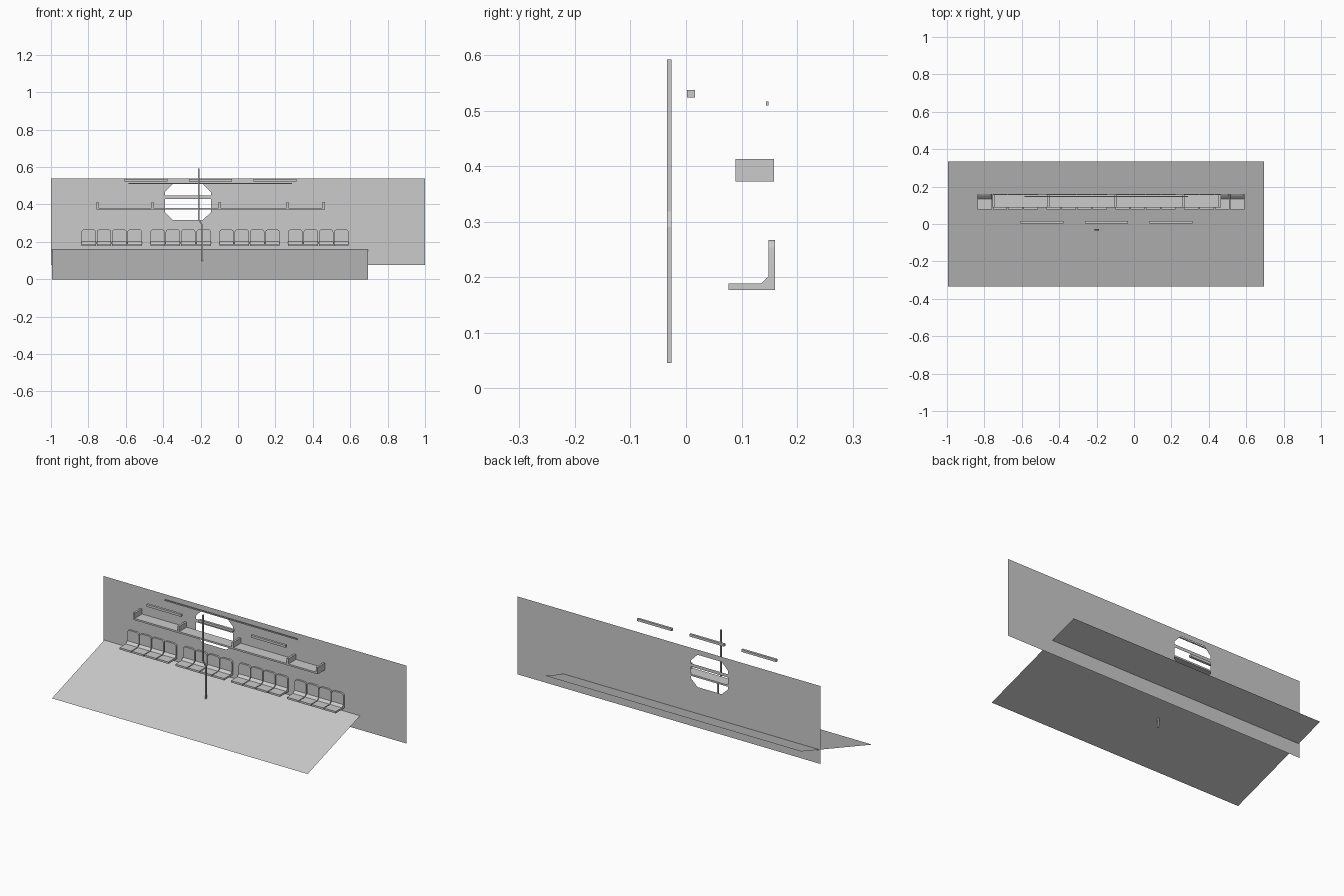
import bpy, bmesh

if "Cube" in bpy.data.objects:
    bpy.data.objects.remove(bpy.data.objects["Cube"])


def finish(name, bm, smooth=False):
    bm.normal_update()
    me = bpy.data.meshes.new(name)
    bm.to_mesh(me)
    bm.free()
    ob = bpy.data.objects.new(name, me)
    bpy.context.collection.objects.link(ob)
    if smooth:
        bpy.ops.object.select_all(action='DESELECT')
        ob.select_set(True)
        bpy.context.view_layer.objects.active = ob
        bpy.ops.object.shade_smooth_by_angle()
    return ob


def polygon(bm, pts):
    return bm.faces.new([bm.verts.new(p) for p in pts])


def add_box(bm, x, y, z):
    lo = [polygon(bm, [(x[0], y[0], z[0]), (x[1], y[0], z[0]),
                       (x[1], y[1], z[0]), (x[0], y[1], z[0])])]
    ext = bmesh.ops.extrude_face_region(bm, geom=lo)
    for v in ext['geom']:
        if isinstance(v, bmesh.types.BMVert):
            v.co.z = z[1]
    if not lo[0].is_valid or not any(f is lo[0] for f in bm.faces):
        polygon(bm, [(x[0], y[0], z[0]), (x[0], y[1], z[0]),
                     (x[1], y[1], z[0]), (x[1], y[0], z[0])])
    bmesh.ops.remove_doubles(bm, verts=bm.verts[:], dist=1e-5)
    bmesh.ops.recalc_face_normals(bm, faces=bm.faces[:])


def box(name, x, y, z):
    bm = bmesh.new()
    add_box(bm, x, y, z)
    return finish(name, bm)


# sloping floor
bm = bmesh.new()
polygon(bm, [(-0.995, -0.335, 0), (0.695, -0.335, 0),
             (0.695, 0.335, 0.215), (-0.995, 0.335, 0.215)])
finish("floor", bm)

# wall with an eight-sided window, made of two notched halves and a crossbar
WY, CX = 0.16, -0.268
bm = bmesh.new()
for s, edge in ((-1, -1.0), (1, 1.0)):
    notch = [(0, 0.317), (0.08, 0.317), (0.123, 0.358),
             (0.123, 0.466), (0.08, 0.51), (0, 0.51)]
    pts = [(edge, 0.075), (CX, 0.075)]
    pts += [(CX + s * a, z) for a, z in notch] + [(CX, 0.54), (edge, 0.54)]
    if s > 0:
        pts.reverse()
    polygon(bm, [(x, WY, z) for x, z in pts])
polygon(bm, [(CX - 0.123, WY, 0.428), (CX + 0.123, WY, 0.428),
             (CX + 0.123, WY, 0.447), (CX - 0.123, WY, 0.447)])
finish("window_wall", bm)

# seats: four rows of four, L-shaped shells with rounded back corners
PROFILE = [(0.077, 0.177), (0.16, 0.177), (0.16, 0.267), (0.149, 0.267),
           (0.149, 0.202), (0.135, 0.188), (0.077, 0.188)]
W = 0.077


def seat(name, x0):
    bm = bmesh.new()
    a = polygon(bm, [(x0, y, z) for y, z in PROFILE])
    b = polygon(bm, [(x0 + W, y, z) for y, z in PROFILE])
    av, bv = a.verts[:], b.verts[:]
    n = len(av)
    for i in range(n):
        j = (i + 1) % n
        bm.faces.new([av[i], bv[i], bv[j], av[j]])
    bmesh.ops.recalc_face_normals(bm, faces=bm.faces[:])
    top = [e for e in bm.edges if all(v.co.z > 0.266 for v in e.verts)
           and abs(e.verts[0].co.x - e.verts[1].co.x) < 1e-5]
    bmesh.ops.bevel(bm, geom=top, offset=0.016, segments=5,
                    profile=0.5, affect='EDGES')
    finish(name, bm, True)


for row in range(4):
    for k in range(4):
        seat(f"seat_{row + 1}_{k + 1}", -0.837 + row * 0.3685 + k * 0.082)

# luggage shelf with dividers
box("shelf_board", (-0.757, 0.464), (0.089, 0.159), (0.372, 0.382))
for i, x in enumerate((-0.751, -0.457, -0.099, 0.265, 0.458)):
    box(f"shelf_divider_{i + 1}", (x - 0.006, x + 0.006), (0.089, 0.159), (0.372, 0.413))

# ceiling lights and the long hand rail
for i, x in enumerate((-0.606, -0.262, 0.083)):
    box(f"ceiling_light_{i + 1}", (x, x + 0.229), (0.002, 0.016), (0.523, 0.537))
box("hand_rail", (-0.585, 0.29), (0.144, 0.149), (0.509, 0.516))

# kinked pole through the floor
bm = bmesh.new()
rings = []
for x, z in ((-0.21, 0.592), (-0.21, 0.318), (-0.191, 0.29), (-0.191, 0.045)):
    rings.append([bm.verts.new((x + dx * 0.004, -0.03 + dy * 0.004, z))
                  for dx, dy in ((-1, -1), (1, -1), (1, 1), (-1, 1))])
for r, q in zip(rings, rings[1:]):
    for i in range(4):
        j = (i + 1) % 4
        bm.faces.new([r[i], r[j], q[j], q[i]])
bm.faces.new(rings[0])
bm.faces.new(rings[-1])
bmesh.ops.recalc_face_normals(bm, faces=bm.faces[:])
finish("grab_pole", bm)
